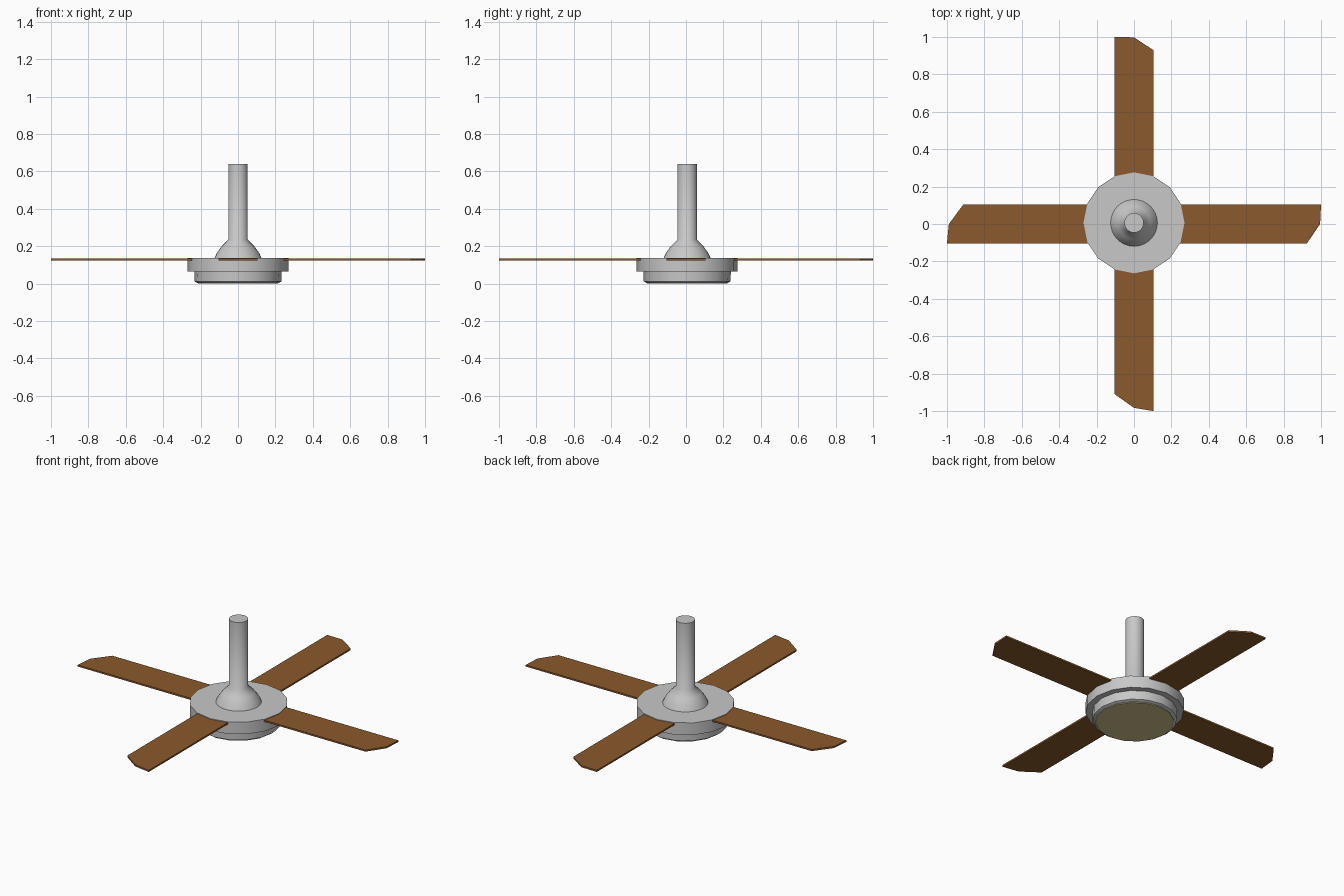
import bpy, bmesh, math
from mathutils import Vector

if "Cube" in bpy.data.objects:
    bpy.data.objects.remove(bpy.data.objects["Cube"])

CX, CY = 0.0, 0.006   # the hub axis sits slightly off the origin


def material(name, rgb):
    m = bpy.data.materials.new(name)
    m.diffuse_color = (*rgb, 1)
    m.use_nodes = True
    m.node_tree.nodes["Principled BSDF"].inputs["Base Color"].default_value = m.diffuse_color
    return m


METAL = material("brushed_grey", (0.58, 0.58, 0.58))
WOOD = material("brown_wood", (0.258, 0.102, 0.025))
GLASS = material("cream_glass", (0.63, 0.57, 0.28))


def finish(name, bm, mat, smooth=None):
    bmesh.ops.recalc_face_normals(bm, faces=bm.faces)
    mesh = bpy.data.meshes.new(name)
    bm.to_mesh(mesh)
    bm.free()
    mesh.materials.append(mat)
    ob = bpy.data.objects.new(name, mesh)
    bpy.context.collection.objects.link(ob)
    if smooth:
        bpy.ops.object.select_all(action='DESELECT')
        ob.select_set(True)
        bpy.context.view_layer.objects.active = ob
        bpy.ops.object.shade_smooth_by_angle(angle=math.radians(smooth))
    return ob


def lathe(name, profile, sides, mat, smooth):
    """Closed turned solid from (radius, z) points, capped at both ends."""
    bm = bmesh.new()
    rings = []
    for r, z in profile:
        rings.append([bm.verts.new((CX + r * math.cos(2 * math.pi * i / sides),
                                    CY + r * math.sin(2 * math.pi * i / sides), z))
                      for i in range(sides)])
    for a, b in zip(rings, rings[1:]):
        for i in range(sides):
            j = (i + 1) % sides
            bm.faces.new((a[i], a[j], b[j], b[i]))
    bm.faces.new(rings[0])
    bm.faces.new(rings[-1])
    return finish(name, bm, mat, smooth)


# Motor housing, light ring and lamp glass
lathe("motor_housing", [(0.27, 0.065), (0.27, 0.138)], 16, METAL, 30)
lathe("light_ring", [(0.217, 0.004), (0.232, 0.012), (0.234, 0.07)], 16, METAL, 30)
lathe("lamp_glass", [(0.215, 0.0), (0.215, 0.02)], 16, GLASS, 30)

# Bell and hanging rod
lathe("bell_and_rod", [(0.126, 0.136), (0.113, 0.165), (0.087, 0.2),
                       (0.052, 0.235), (0.052, 0.64)], 32, METAL, 60)


# Four blades, each with a clipped tip: (turn, middle length, short-side length)
def blade(name, turn, mid, short):
    w, z0, z1 = 0.103, 0.124, 0.134
    outline = [(0.2, -w), (short, -w), (mid, 0), (1.0, w), (0.2, w)]
    c, s = round(math.cos(turn)), round(math.sin(turn))
    bm = bmesh.new()
    face = bm.faces.new([bm.verts.new((c * x - s * y, s * x + c * y, z0))
                         for x, y in outline])
    ext = bmesh.ops.extrude_face_region(bm, geom=[face])
    top = [v for v in ext["geom"] if isinstance(v, bmesh.types.BMVert)]
    bmesh.ops.translate(bm, verts=top, vec=Vector((0, 0, z1 - z0)))
    # extrude keeps the first face as the underside
    if not any(abs(f.calc_center_median().z - z0) < 1e-5 for f in bm.faces):
        bmesh.ops.holes_fill(bm, edges=bm.edges)
    finish(name, bm, WOOD)


for i, (mid, short) in enumerate([(0.995, 0.925), (0.998, 0.93),
                                  (0.99, 0.913), (0.983, 0.91)]):
    blade(f"blade_{i + 1}", i * math.pi / 2, mid, short)
